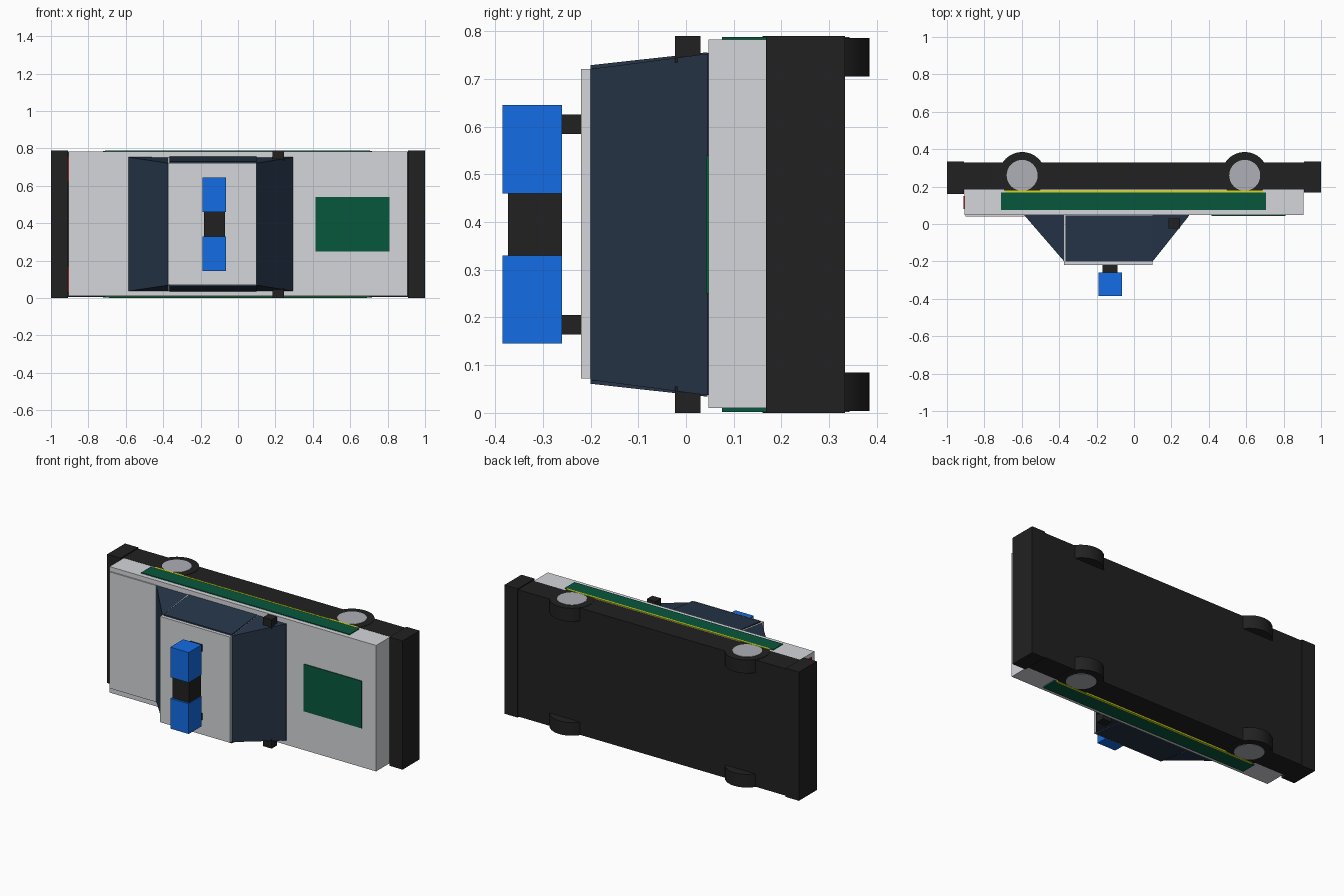
import bpy, bmesh
from mathutils import Matrix

if "Cube" in bpy.data.objects:
    bpy.data.objects.remove(bpy.data.objects["Cube"])

MID = 0.395  # the car lies on its side; its mirror plane is z = MID


def material(name, rgb):
    m = bpy.data.materials.new(name)
    m.diffuse_color = (*[(c / 255) ** 2.2 for c in rgb], 1)
    m.use_nodes = True
    m.node_tree.nodes["Principled BSDF"].inputs["Base Color"].default_value = m.diffuse_color
    return m


WHITE = material("white_paint", (212, 213, 217))
BLACK = material("black_plastic", (38, 38, 38))
GLASS = material("dark_glass", (43, 57, 75))
GREEN = material("green_paint", (16, 88, 64))
YELLOW = material("yellow_paint", (215, 215, 30))
BLUE = material("blue_lamp", (26, 108, 228))
RED = material("red_lamp", (200, 30, 25))
METAL = material("hub_metal", (172, 174, 180))


def finish(name, bm, mat):
    bmesh.ops.recalc_face_normals(bm, faces=bm.faces)
    me = bpy.data.meshes.new(name)
    bm.to_mesh(me)
    bm.free()
    me.materials.append(mat)
    ob = bpy.data.objects.new(name, me)
    bpy.context.collection.objects.link(ob)
    return ob


def hull(name, pts, mat):
    bm = bmesh.new()
    for p in pts:
        bm.verts.new(p)
    bmesh.ops.convex_hull(bm, input=bm.verts)
    bmesh.ops.dissolve_limit(bm, angle_limit=0.01, verts=bm.verts, edges=bm.edges)
    return finish(name, bm, mat)


def box(name, x, y, z, mat):
    return hull(name, [(a, b, c) for a in x for b in y for c in z], mat)


def pair(name, x, y, z, mat):
    # box plus its mirror image across the car's centre plane
    box(name + "_right", x, y, z, mat)
    box(name + "_left", x, y, [2 * MID - c for c in z], mat)


def disc(name, x, y, z0, z1, r, mat):
    bm = bmesh.new()
    bmesh.ops.create_cone(bm, cap_ends=True, segments=32, radius1=r, radius2=r,
                          depth=abs(z1 - z0),
                          matrix=Matrix.Translation((x, y, (z0 + z1) / 2)))
    ob = finish(name, bm, mat)
    bpy.context.view_layer.objects.active = ob
    ob.select_set(True)
    bpy.ops.object.shade_smooth_by_angle()
    ob.select_set(False)


# Chassis, body and bumpers
box("chassis", (-0.92, 0.92), (0.185, 0.33), (0.006, 0.784), BLACK)
box("body", (-0.905, 0.905), (0.047, 0.19), (0.01, 0.783), WHITE)
box("rear_bumper", (-1, -0.91), (0.16, 0.333), (0, 0.79), BLACK)
box("front_bumper", (0.91, 1), (0.168, 0.333), (0, 0.79), BLACK)
box("trunk_lid", (-0.9, -0.585), (0.04, 0.06), (0.04, 0.755), WHITE)
box("hood_panel", (0.415, 0.81), (0.042, 0.06), (0.25, 0.54), GREEN)

# Side stripes and tail lights
pair("side_stripe", (-0.71, 0.705), (0.075, 0.168), (0.77, 0.788), GREEN)
pair("side_trim", (-0.69, 0.69), (0.168, 0.18), (0.77, 0.789), YELLOW)
pair("tail_light", (-0.911, -0.89), (0.08, 0.15), (0.62, 0.76), RED)

# Cabin: half widths at the waist and at the roof
LOW, HIGH = 0.358, 0.326
sides = (-1, 1)
hull("cabin", [(x, y, MID + s * h) for x in (-0.375, 0.1) for s in sides
               for y, h in ((0.05, LOW), (-0.2, HIGH))], WHITE)
box("roof", (-0.375, 0.1), (-0.22, -0.195), (0.072, 0.721), WHITE)
for name, x0, x1 in (("rear_window", -0.373, -0.585), ("windshield", 0.1, 0.295)):
    hull(name, [(x, y, MID + s * h) for s in sides for x, y, h in
                ((x0, -0.2, HIGH), (x0, 0.05, LOW), (x1, 0.045, LOW), (x1, 0.05, LOW))], GLASS)
for s, side in ((-1, "right"), (1, "left")):
    hull("side_window_" + side, [(x, y, MID + s * h) for x in (-0.365, 0.098) for y, h in
         ((0.045, 0.361), (-0.14, 0.335), (-0.2, 0.334), (-0.2, 0.31), (0.045, 0.34))], GLASS)

# Mirrors
pair("wing_mirror", (0.185, 0.245), (-0.023, 0.03), (0.735, 0.79), BLACK)

# Roof light bar
box("light_bar_centre", (-0.183, -0.07), (-0.373, -0.26), (0.33, 0.465), BLACK)
pair("light_bar_lamp", (-0.19, -0.065), (-0.385, -0.26), (0.46, 0.645), BLUE)
pair("light_bar_foot", (-0.168, -0.087), (-0.262, -0.215), (0.585, 0.626), BLACK)

# Wheels and hubs
for end, x in (("rear", -0.598), ("front", 0.592)):
    for side, f in (("right", lambda z: z), ("left", lambda z: 2 * MID - z)):
        disc(f"{end}_wheel_{side}", x, 0.26, f(0.705), f(0.786), 0.125, BLACK)
        disc(f"{end}_hub_{side}", x, 0.26, f(0.75), f(0.788), 0.083, METAL)
